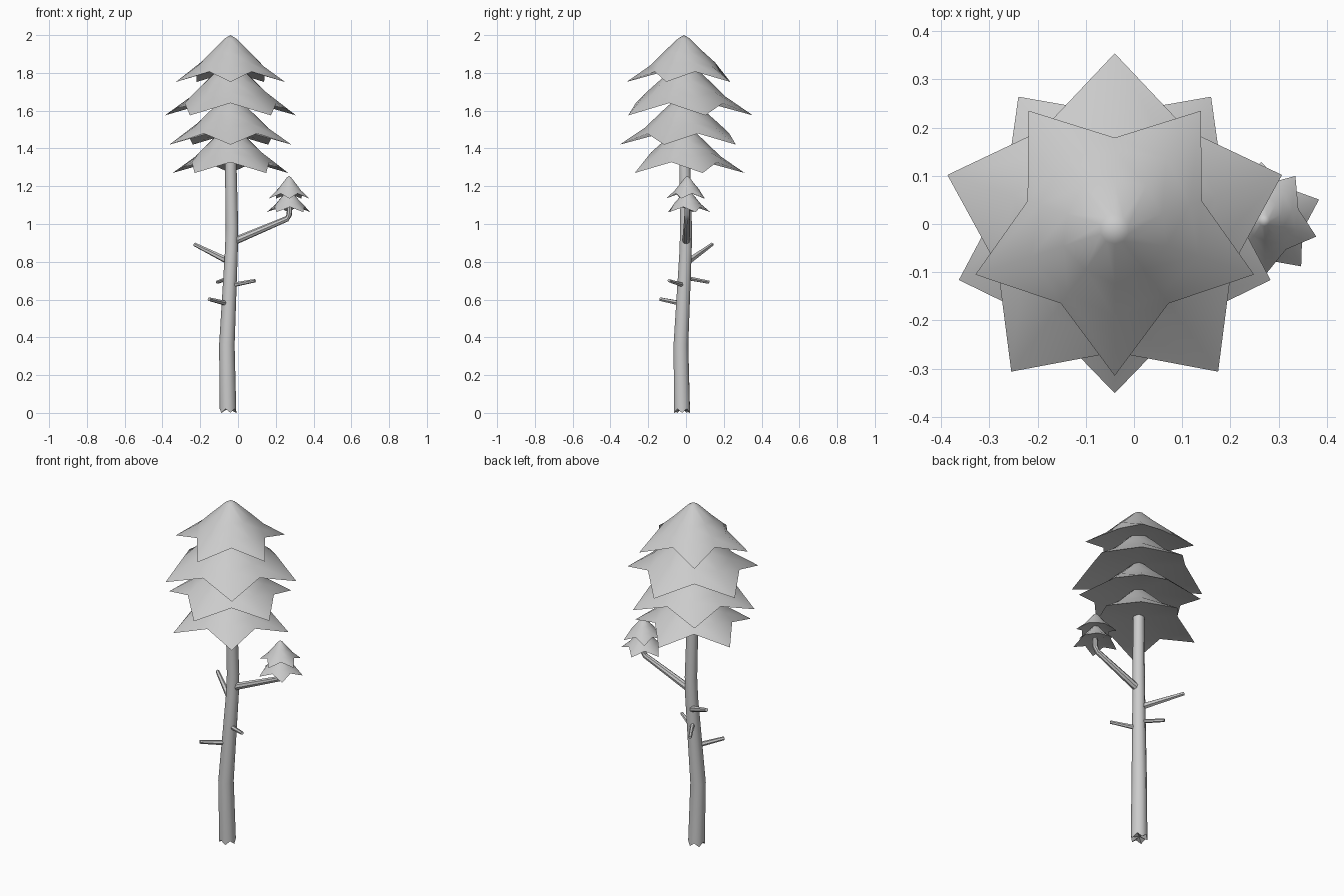
import bpy, bmesh, math
from mathutils import Vector

if "Cube" in bpy.data.objects:
    bpy.data.objects.remove(bpy.data.objects["Cube"])


def finish(bm, name, angle=40):
    bmesh.ops.recalc_face_normals(bm, faces=bm.faces[:])
    me = bpy.data.meshes.new(name)
    bm.to_mesh(me)
    bm.free()
    ob = bpy.data.objects.new(name, me)
    bpy.context.collection.objects.link(ob)
    bpy.ops.object.select_all(action='DESELECT')
    ob.select_set(True)
    bpy.context.view_layer.objects.active = ob
    bpy.ops.object.shade_smooth_by_angle(angle=math.radians(angle))
    return ob


def bridge(bm, a, b):
    n = len(a)
    for i in range(n):
        j = (i + 1) % n
        bm.faces.new((a[i], a[j], b[j], b[i]))


def tube(name, path, sides=8, jag=0.0):
    """Tapered limb through (x, y, z, radius) points; jag notches the foot."""
    bm = bmesh.new()
    pts = [Vector(p[:3]) for p in path]
    vertical = abs((pts[-1] - pts[0]).normalized().z) > 0.9
    rings = []
    for k, p in enumerate(path):
        d = (pts[min(k + 1, len(pts) - 1)] - pts[max(k - 1, 0)]).normalized()
        if vertical:
            u, v = Vector((1, 0, 0)), Vector((0, 1, 0))
        else:
            u = d.cross(Vector((0.1, 1, 0.2))).normalized()
            v = d.cross(u)
        ring = []
        for i in range(sides):
            a = 2 * math.pi * i / sides
            co = pts[k] + (u * math.cos(a) + v * math.sin(a)) * p[3]
            if k == 0 and i % 2:
                co.z += jag
            ring.append(bm.verts.new(co))
        rings.append(ring)
    for a, b in zip(rings, rings[1:]):
        bridge(bm, a, b)
    foot = bm.verts.new(pts[0] + Vector((0, 0, jag)))
    for i in range(sides):
        bm.faces.new((foot, rings[0][(i + 1) % sides], rings[0][i]))
    bm.faces.new(rings[-1])
    return finish(bm, name)


def tier(name, x, y, apex, base, tip_r, notch_r, turn):
    """Five-pointed drooping foliage skirt with a shallow hollow underside."""
    bm = bmesh.new()
    drop = apex - base
    # (tip radius, notch radius, tip drop, notch drop) as fractions
    nr = notch_r / tip_r
    levels = [(0.1, 0.1, 0.07, 0.07), (0.37, 0.34, 0.38, 0.36),
              (0.60, 0.54, 0.66, 0.58), (1.0, nr, 1.0, 0.78)]
    rings = []
    for tr, ir, td, nd in levels:
        ring = []
        for i in range(10):
            a = math.radians(turn + 36 * i)
            r, d = ((tr, td), (ir, nd))[i % 2]
            ring.append(bm.verts.new((x + math.cos(a) * r * tip_r,
                                      y + math.sin(a) * r * tip_r, apex - d * drop)))
        rings.append(ring)
    for a, b in zip(rings, rings[1:]):
        bridge(bm, a, b)
    top = bm.verts.new((x, y, apex))
    under = bm.verts.new((x, y, apex - drop * 0.66))
    for i in range(10):
        j = (i + 1) % 10
        bm.faces.new((top, rings[0][i], rings[0][j]))
        bm.faces.new((under, rings[-1][j], rings[-1][i]))
    return finish(bm, name, 50)


# Trunk
tube("trunk", [(-0.053, -0.021, 0.0, 0.044), (-0.059, -0.027, 0.36, 0.041),
               (-0.035, -0.002, 0.86, 0.034), (-0.032, 0.0, 0.98, 0.033),
               (-0.04, -0.008, 1.4, 0.03)], 10, 0.022)

# Main crown, top to bottom
for n, (apex, base, R, r, turn) in enumerate([
        (2.0, 1.752, 0.304, 0.19, -90), (1.87, 1.575, 0.365, 0.255, 90),
        (1.69, 1.42, 0.34, 0.24, -90), (1.53, 1.27, 0.322, 0.215, 90)]):
    tier(f"crown_tier_{n + 1}", -0.04, -0.011, apex, base, R, r, turn)

# Side branch with its own small crown
tube("side_branch", [(-0.03, 0.0, 0.905, 0.021), (0.26, 0.005, 1.028, 0.015),
                     (0.272, 0.006, 1.05, 0.015), (0.275, 0.007, 1.12, 0.012)])
tier("small_tier_upper", 0.27, 0.007, 1.255, 1.135, 0.113, 0.075, -17)
tier("small_tier_lower", 0.27, 0.007, 1.185, 1.063, 0.122, 0.082, 21)

# Bare twigs
for n, (a, b, ra, rb) in enumerate([
        ((-0.045, 0.01, 0.80), (-0.23, 0.138, 0.892), 0.018, 0.010),
        ((-0.04, -0.01, 0.675), (0.09, -0.09, 0.70), 0.013, 0.009),
        ((-0.045, 0.0, 0.715), (-0.11, 0.12, 0.692), 0.012, 0.009),
        ((-0.055, -0.02, 0.578), (-0.153, -0.135, 0.602), 0.014, 0.010)]):
    tube(f"twig_{n + 1}", [(*a, ra), (*b, rb)], 6)
